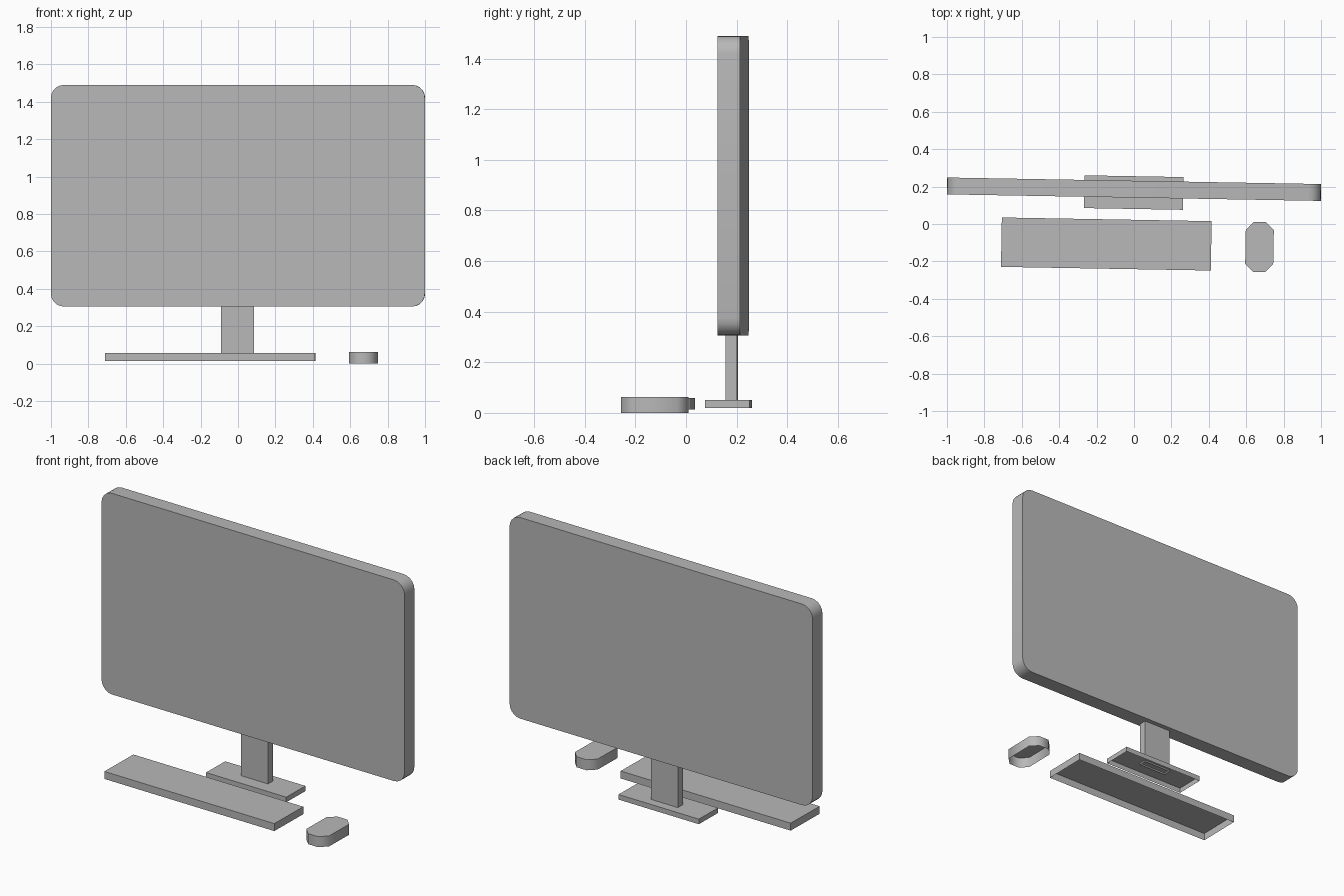
import bpy
import bmesh
import math

cube = bpy.data.objects.get("Cube")
if cube:
    bpy.data.objects.remove(cube, do_unlink=True)

grey = bpy.data.materials.new("light_grey")
grey.use_nodes = True
GREY = (0.48, 0.48, 0.48, 1)
grey.diffuse_color = GREY
grey.node_tree.nodes["Principled BSDF"].inputs["Base Color"].default_value = GREY

TURN = math.radians(-1)  # the whole desk set is turned slightly


def outline(w, d, radius, steps):
    """Rectangle outline whose corners are cut into the given number of steps."""
    if not radius:
        return [(w / 2, d / 2), (-w / 2, d / 2), (-w / 2, -d / 2), (w / 2, -d / 2)]
    points = []
    for i, (sx, sy) in enumerate([(1, 1), (-1, 1), (-1, -1), (1, -1)]):
        for k in range(steps + 1):
            a = math.pi / 2 * (i + k / steps)
            points.append((sx * (w / 2 - radius) + radius * math.cos(a),
                           sy * (d / 2 - radius) + radius * math.sin(a)))
    return points


def slab(name, center, w, d, height, radius=0, steps=1, upright=False, open_bottom=True):
    """Extrude an outline; upright slabs stand on edge facing the front."""
    bm = bmesh.new()
    points = outline(w, d, radius, steps)
    low = [bm.verts.new((x, y, -height / 2)) for x, y in points]
    high = [bm.verts.new((x, y, height / 2)) for x, y in points]
    n = len(points)
    for i in range(n):
        j = (i + 1) % n
        bm.faces.new((low[i], low[j], high[j], high[i]))
    bm.faces.new(high)
    if not open_bottom:
        bm.faces.new(low[::-1])
    mesh = bpy.data.meshes.new(name)
    bm.to_mesh(mesh)
    bm.free()
    obj = bpy.data.objects.new(name, mesh)
    bpy.context.collection.objects.link(obj)
    obj.location = center
    obj.rotation_euler = (math.pi / 2 if upright else 0, 0, TURN)
    mesh.materials.append(grey)
    bpy.ops.object.select_all(action='DESELECT')
    obj.select_set(True)
    bpy.context.view_layer.objects.active = obj
    bpy.ops.object.shade_smooth_by_angle(angle=math.radians(50))
    return obj


# Display panel with rounded corners
slab("screen_panel", (0, 0.186, 0.8975), 2.0, 1.185, 0.09,
     radius=0.07, steps=5, upright=True, open_bottom=False)
# Stand: column through a hollow foot plate
slab("stand_column", (-0.002, 0.181, 0.18), 0.177, 0.045, 0.28)
slab("stand_foot", (-0.002, 0.168, 0.035), 0.53, 0.175, 0.03)
# Hollow keyboard and mouse
slab("keyboard", (-0.148, -0.107, 0.036), 1.122, 0.264, 0.044)
slab("mouse", (0.671, -0.123, 0.031), 0.15, 0.266, 0.062, radius=0.042, steps=1)
